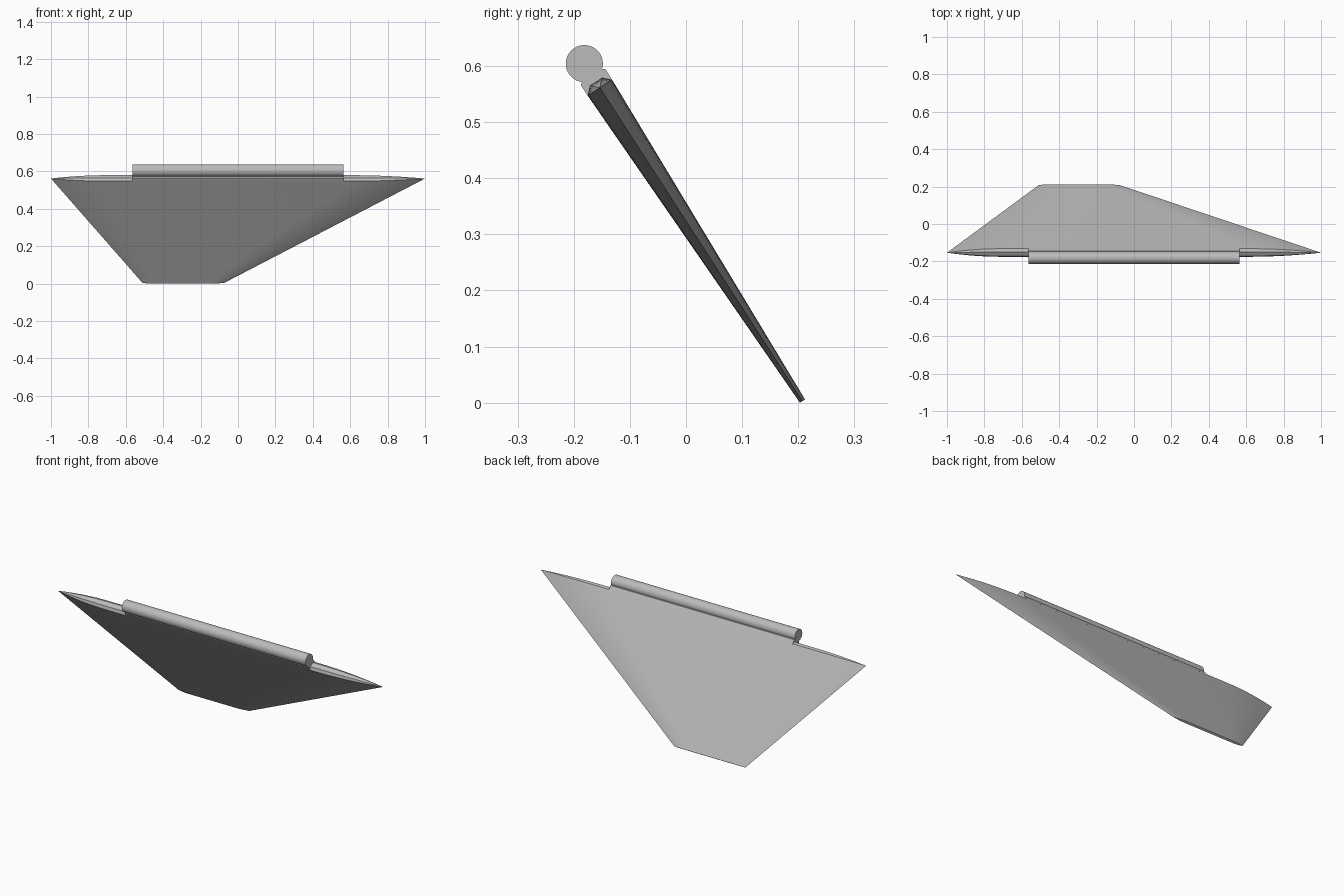
import bpy, bmesh, math
from mathutils import Matrix, Vector

cube = bpy.data.objects.get("Cube")
if cube:
    bpy.data.objects.remove(cube, do_unlink=True)

# Single plain grey
grey = bpy.data.materials.new("light grey")
grey.use_nodes = True
colour = (0.5, 0.5, 0.5, 1)
grey.diffuse_color = colour
grey.node_tree.nodes["Principled BSDF"].inputs["Base Color"].default_value = colour

# Tilted frame: x along the root, n across the thickness, u up the blade
up = Vector((0, -0.543, 0.840))
normal = Vector((0, 0.840, 0.543))
origin = Vector((0, -0.1535, 0.5615))
LENGTH = 0.665


def place(x, n, u):
    return Vector((x, 0, 0)) + origin + normal * n + up * u


def finish(name, bm, angle=30):
    bmesh.ops.remove_doubles(bm, verts=bm.verts, dist=1e-6)
    bmesh.ops.recalc_face_normals(bm, faces=bm.faces)
    mesh = bpy.data.meshes.new(name)
    bm.to_mesh(mesh)
    bm.free()
    mesh.materials.append(grey)
    obj = bpy.data.objects.new(name, mesh)
    bpy.context.collection.objects.link(obj)
    bpy.ops.object.select_all(action="DESELECT")
    bpy.context.view_layer.objects.active = obj
    obj.select_set(True)
    bpy.ops.object.shade_smooth_by_angle(angle=math.radians(angle))
    return obj


# Chord stations, bunched where the edges curve to a point
LEAD, TRAIL, STEPS = 0.15, 0.2, 8
stations = [LEAD * i / STEPS for i in range(STEPS + 1)]
stations += [1 - TRAIL * (1 - i / STEPS) for i in range(STEPS + 1)]


def fullness(s):
    q = min(1, s / LEAD, (1 - s) / TRAIL)
    return 1 - (1 - q) ** 2


def section(s):
    """Loop across the blade at chord fraction s, with a bevelled root."""
    f = fullness(s)
    root, tip = 0.026 * f, 0.0054 * f
    x_root = -1 + 2 * s
    x_tip = -0.51 + 0.435 * s
    half = [(x_tip, tip, -LENGTH), (x_root, root, 0), (x_root, root / 2, root / 2)]
    return [place(*p) for p in half] + [place(x, -n, u) for x, n, u in reversed(half)]


# Tapered blade with lens-shaped section
bm = bmesh.new()
rows = [[bm.verts.new(p) for p in section(s)] for s in stations]
for a, b in zip(rows, rows[1:]):
    for i in range(len(a)):
        j = (i + 1) % len(a)
        bm.faces.new((a[i], a[j], b[j], b[i]))
bmesh.ops.dissolve_degenerate(bm, dist=1e-6, edges=bm.edges)
finish("fin_blade", bm)


def extrude_profile(name, points, half_width):
    bm = bmesh.new()
    ends = [[bm.verts.new(place(x, n, u)) for n, u in points]
            for x in (-half_width, half_width)]
    for end in ends:
        bm.faces.new(end)
    for i in range(len(points)):
        j = (i + 1) % len(points)
        bm.faces.new((ends[0][i], ends[0][j], ends[1][j], ends[1][i]))
    return finish(name, bm)


# Mounting neck on the root, and the round rail above it
side = [(0.026, -0.002), (0.0262, 0.022), (0.019, 0.028)]
neck = side + [(-n, u) for n, u in reversed(side)]
extrude_profile("mounting_neck", neck, 0.565)

circle = [(0.033 * math.cos(math.tau * i / 48), 0.051 + 0.033 * math.sin(math.tau * i / 48))
          for i in range(48)]
extrude_profile("round_rail", circle, 0.565)
